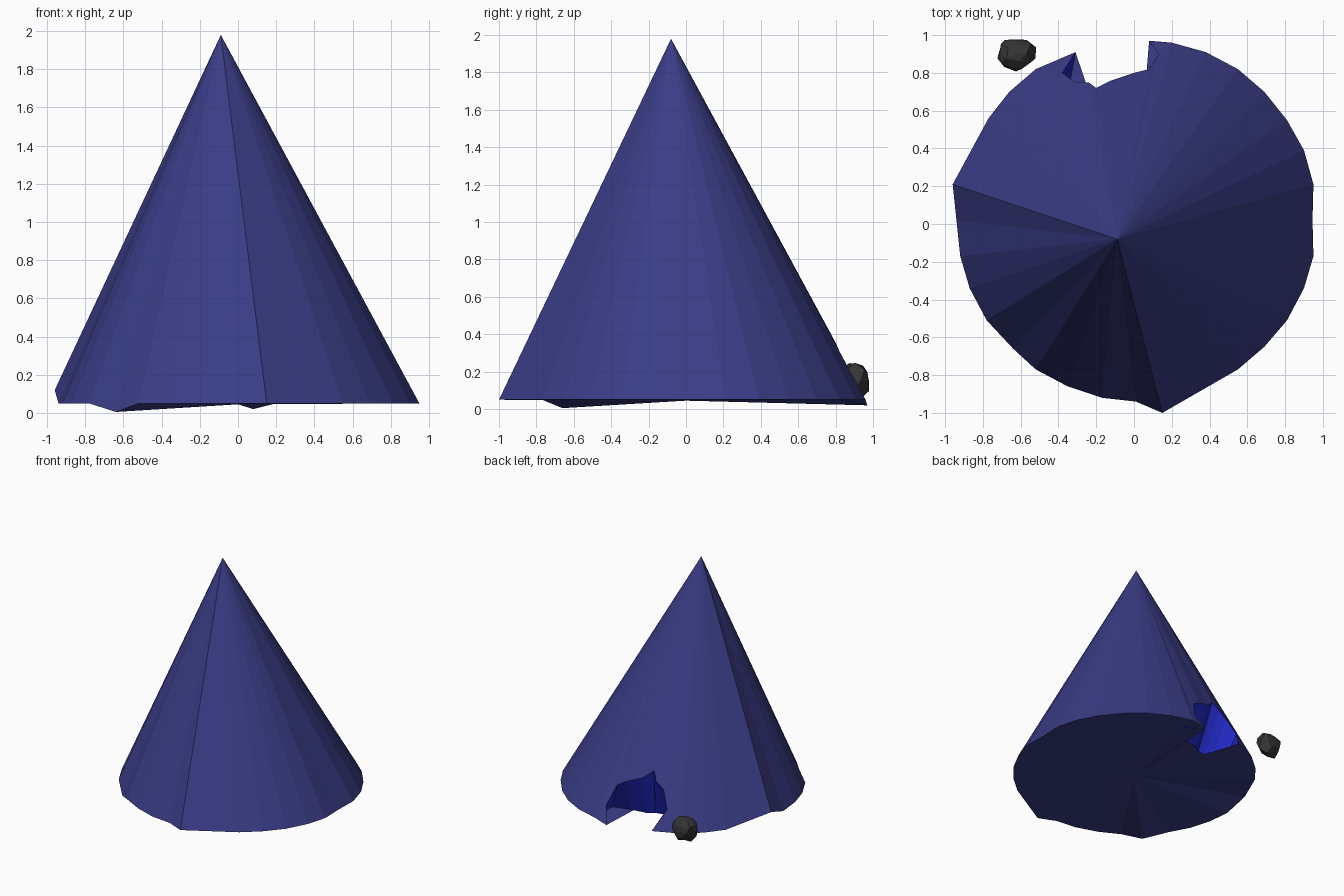
import bpy, bmesh, random
from mathutils import Vector

if "Cube" in bpy.data.objects:
    bpy.data.objects.remove(bpy.data.objects["Cube"])


def material(name, rgb):
    m = bpy.data.materials.new(name)
    m.diffuse_color = (*rgb, 1)
    m.use_nodes = True
    m.node_tree.nodes["Principled BSDF"].inputs["Base Color"].default_value = m.diffuse_color
    return m


def make_object(name, bm, mats):
    bmesh.ops.recalc_face_normals(bm, faces=bm.faces[:])
    me = bpy.data.meshes.new(name)
    bm.to_mesh(me)
    bm.free()
    for m in mats:
        me.materials.append(m)
    ob = bpy.data.objects.new(name, me)
    bpy.context.collection.objects.link(ob)
    return ob


# ground outline of the cone, clockwise from the right of the hole (seen from above)
rim = [(.20, .96), (.38, .91), (.55, .82), (.69, .70), (.81, .55), (.90, .39), (.95, .21),
       (.945, .02), (.95, -.17), (.90, -.34), (.81, -.51), (.69, -.65), (.55, -.77),
       (.15, -1.0), (.01, -.94), (-.17, -.92), (-.35, -.86), (-.52, -.77), (-.64, -.66),
       (-.78, -.51), (-.87, -.34), (-.92, -.17), (-.94, .02), (-.96, .21), (-.77, .56),
       (-.66, .70), (-.52, .82)]
low = {18: 0.005, 23: 0.12}          # rim points that sag or lift
# torn edge of the hole, left to right, with its recessed floor edge
mouth = [(-.31, .91, .05), (-.38, .80, .21), (-.31, .75, .35), (-.24, .75, .40),
         (-.20, .72, .47), (-.12, .76, .40), (0, .80, .355), (.08, .82, .31),
         (.13, .90, .15), (.08, .97, .02)]
floor_edge = [(-.34, .74, .05), (-.28, .64, .05), (-.22, .60, .05), (-.14, .62, .05),
              (-.08, .66, .05), (.06, .68, .05), (.20, .72, .05), (.20, .82, .05)]

bm = bmesh.new()
apex = bm.verts.new((-.09, -.08, 1.98))
R = [bm.verts.new((x, y, low.get(i, .05))) for i, (x, y) in enumerate(rim)]
M = [bm.verts.new(p) for p in mouth]
F = [bm.verts.new(p) for p in floor_edge]

# sloping sides: fan from the apex along the rim and over the hole
edge = R + M[1:-1]
for a, b in zip(edge, edge[1:] + edge[:1]):
    bm.faces.new((apex, a, b))
# torn points beside the hole
bm.faces.new((R[-1], M[0], M[1]))
bm.faces.new((R[0], M[-2], M[-1]))
# underside fan
centre = bm.verts.new((0, 0, .045))
ground = R + [M[0]] + F + [M[-1]]
for a, b in zip(ground, ground[1:] + ground[:1]):
    bm.faces.new((centre, b, a))
# hole lining
back = [M[0]] + F + [M[-1]]
for i in range(len(M) - 1):
    loop = list(dict.fromkeys((M[i], M[i + 1], back[i + 1], back[i])))
    f = bm.faces.new(loop)
    f.material_index = 1
make_object("cone_shelter", bm, [material("shell_blue", (.042, .046, .24)),
                                 material("hole_blue", (.015, .02, .52))])

# small rough stone
random.seed(4)
bm = bmesh.new()
bmesh.ops.create_icosphere(bm, subdivisions=2, radius=1)
for v in bm.verts:
    v.co *= random.uniform(.78, 1.12)
    v.co = Vector((-.625, .905, .15)) + Vector((v.co.x * .105, v.co.y * .09, v.co.z * .105))
make_object("stone", bm, [material("stone_grey", (.035, .035, .035))])
